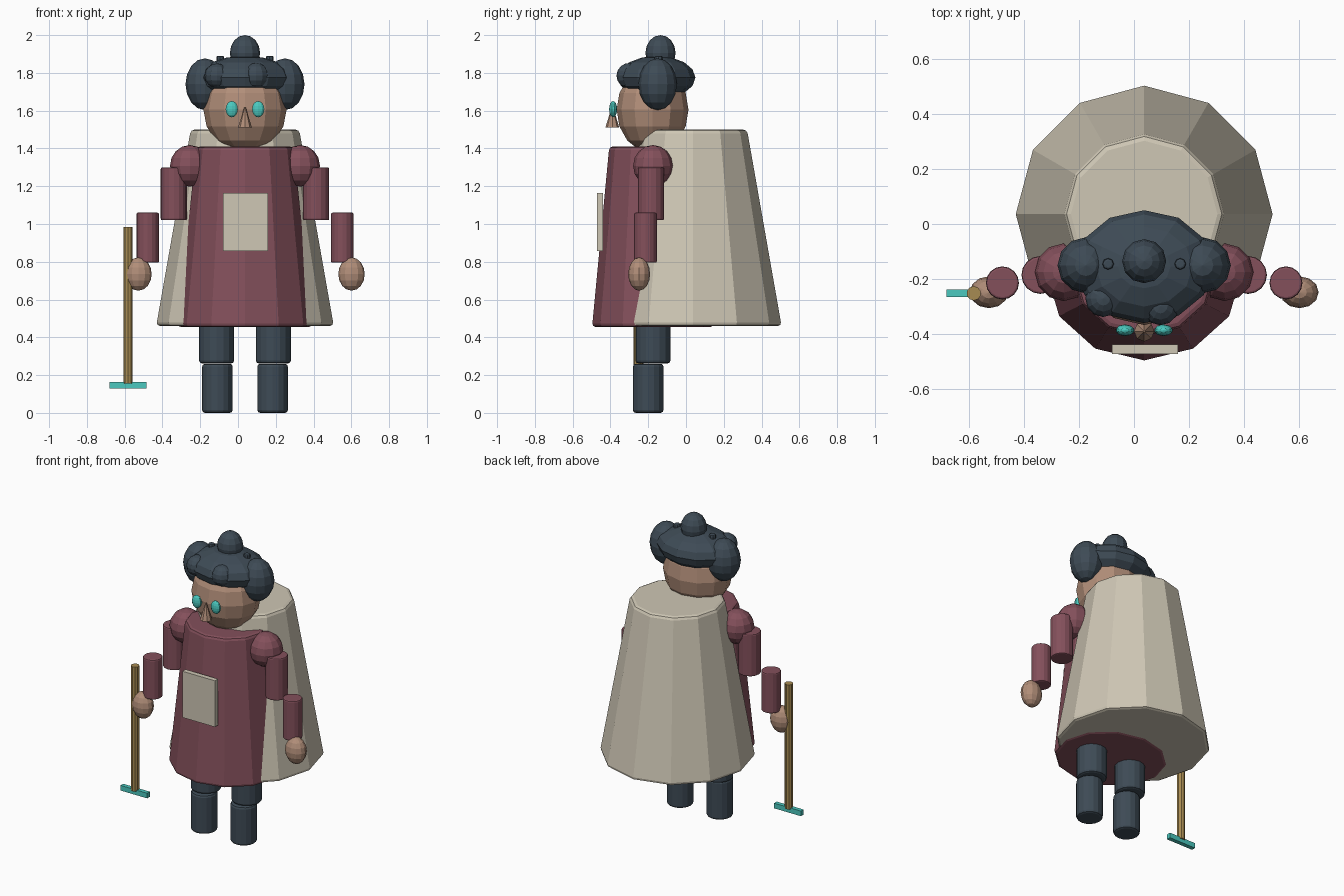
import bpy, bmesh
from mathutils import Matrix, Vector

if "Cube" in bpy.data.objects:
    bpy.data.objects.remove(bpy.data.objects["Cube"])

CX, CY = 0.037, -0.175   # body axis


def material(name, rgb):
    m = bpy.data.materials.new(name)
    m.diffuse_color = (*rgb, 1)
    m.use_nodes = True
    m.node_tree.nodes["Principled BSDF"].inputs["Base Color"].default_value = m.diffuse_color
    return m


MAROON = material("maroon cloth", (0.23, 0.08, 0.105))
CREAM = material("cream cloth", (0.62, 0.57, 0.46))
SKIN = material("skin", (0.44, 0.27, 0.19))
DARK = material("dark slate", (0.048, 0.07, 0.092))
TEAL = material("teal", (0.07, 0.58, 0.52))
WOOD = material("wood", (0.39, 0.26, 0.085))


def finish(name, bm, loc, scale, mat, bevel=0):
    bmesh.ops.scale(bm, vec=Vector(scale), verts=bm.verts)
    if bevel:   # round only the rims, keep the upright edges crisp
        rims = [e for e in bm.edges if abs(e.verts[0].co.z - e.verts[1].co.z) < 1e-5]
        bmesh.ops.bevel(bm, geom=rims, offset=bevel, segments=2, profile=0.5, affect='EDGES')
    bmesh.ops.recalc_face_normals(bm, faces=bm.faces)
    me = bpy.data.meshes.new(name)
    bm.to_mesh(me)
    bm.free()
    me.materials.append(mat)
    ob = bpy.data.objects.new(name, me)
    ob.location = loc
    bpy.context.collection.objects.link(ob)
    return ob


def ball(name, loc, radii, mat, seg=12, rings=8):
    bm = bmesh.new()
    bmesh.ops.create_uvsphere(bm, u_segments=seg, v_segments=rings, radius=1)
    return finish(name, bm, loc, radii, mat)


def cone(name, x, y, z0, z1, r0, r1, mat, seg=12, squash=1, bevel=0):
    bm = bmesh.new()
    bmesh.ops.create_cone(bm, cap_ends=True, segments=seg, radius1=r0, radius2=r1, depth=z1 - z0)
    return finish(name, bm, (x, y, (z0 + z1) / 2), (1, squash, 1), mat, bevel)


def box(name, loc, size, mat):
    bm = bmesh.new()
    bmesh.ops.create_cube(bm, size=1)
    return finish(name, bm, loc, size, mat)


# Clothing
cone("dress", CX, CY, 0.455, 1.41, 0.358, 0.257, MAROON, squash=0.9, bevel=0.018)
cone("cape", CX, 0.036, 0.46, 1.5, 0.47, 0.287, CREAM, bevel=0.02)
box("apron_patch", (0.04, -0.455, 1.01), (0.24, 0.033, 0.308), CREAM)

# Head and face
ball("head", (CX, CY - 0.002, 1.605), (0.22, 0.19, 0.23), SKIN)
cone("nose", CX, -0.39, 1.51, 1.62, 0.037, 0.003, SKIN, seg=8)

# Hair mass and top bun
ball("hair_cap", (CX, -0.155, 1.775), (0.25, 0.205, 0.115), DARK)
ball("top_bun", (CX, -0.135, 1.905), (0.08, 0.08, 0.095), DARK)
ball("left_curl", (-0.112, -0.27, 1.785), (0.065, 0.068, 0.065), DARK)
ball("right_curl", (0.096, -0.298, 1.785), (0.068, 0.07, 0.068), DARK)

# Mirrored parts
for side, s in (("left", -1), ("right", 1)):
    ball(side + "_eye", (CX + s * 0.07, -0.386, 1.608), (0.034, 0.021, 0.043), TEAL, 10, 8)
    ball(side + "_bun", (CX + s * 0.212, -0.15, 1.74), (0.103, 0.102, 0.137), DARK)
    cone(side + "_hairpin", CX + s * 0.131, -0.145, 1.8, 1.89, 0.021, 0.021, DARK, 8, bevel=0.008)
    ball(side + "_shoulder", (CX + s * 0.292, CY, 1.308), (0.105, 0.105, 0.11), MAROON)
    cone(side + "_upper_arm", CX + s * 0.377, -0.185, 1.02, 1.3, 0.069, 0.069, MAROON, 16, bevel=0.008)
    cone(side + "_forearm", CX + s * 0.515, -0.214, 0.795, 1.06, 0.06, 0.06, MAROON, 16, bevel=0.008)
    ball(side + "_hand", (CX + s * 0.564, -0.248, 0.735), (0.07, 0.058, 0.088), SKIN)
    cone(side + "_thigh", CX + s * 0.15, CY, 0.262, 0.6, 0.093, 0.093, DARK, 16, bevel=0.015)
    cone(side + "_shin", CX + s * 0.146, -0.2, 0.0, 0.26, 0.081, 0.081, DARK, 16, bevel=0.015)

# Staff with cross bar
cone("staff_shaft", -0.582, -0.252, 0.155, 0.985, 0.026, 0.026, WOOD, 10)
box("staff_bar", (-0.582, -0.252, 0.147), (0.197, 0.028, 0.034), TEAL)
